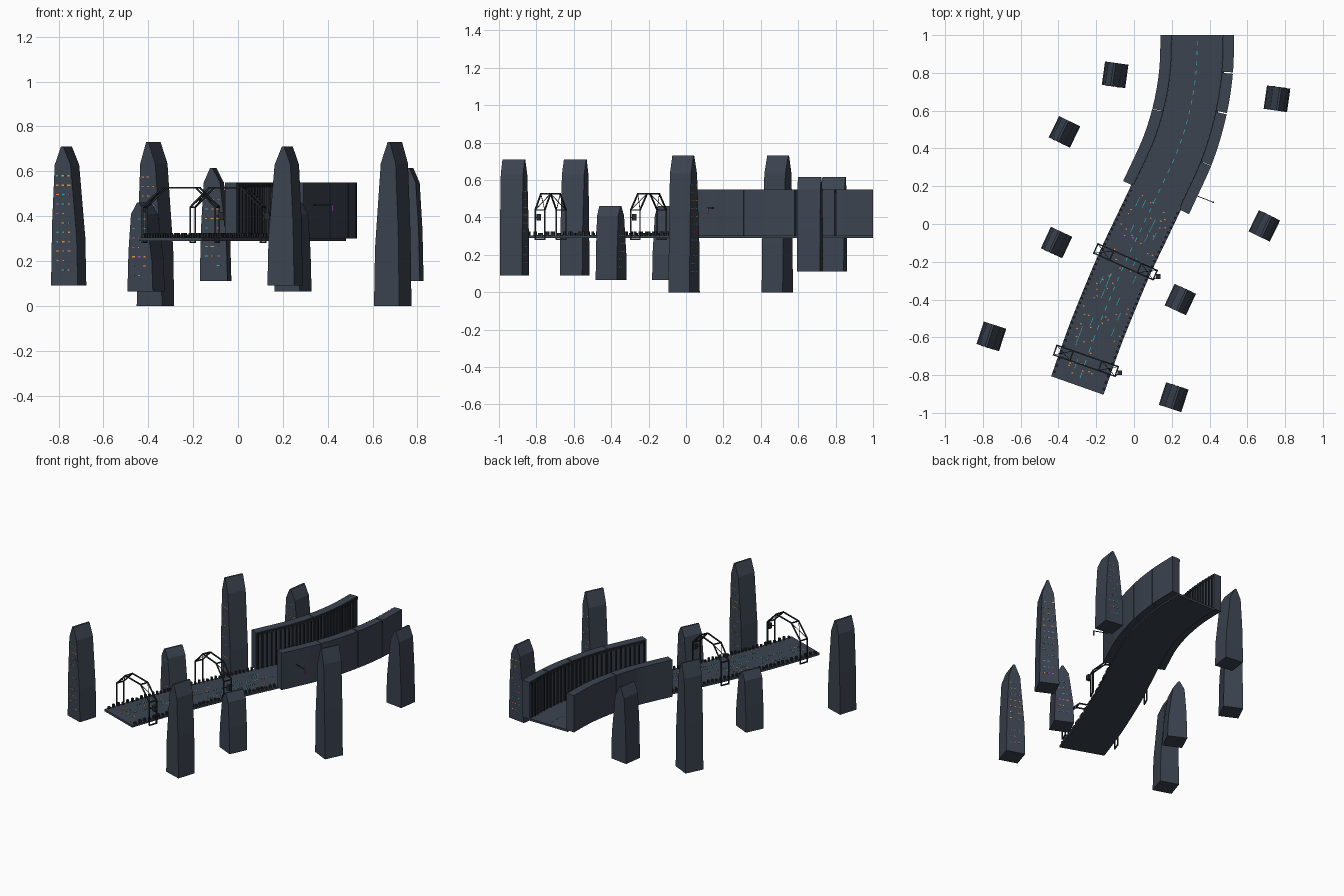
import bpy, bmesh, math, random
from mathutils import Vector, Matrix

if "Cube" in bpy.data.objects:
    bpy.data.objects.remove(bpy.data.objects["Cube"])

random.seed(4)
PATH = [Vector(p) for p in [(-.30, -.855), (-.21, -.6), (-.13, -.4), (-.045, -.2), (.05, 0),
                            (.145, .2), (.235, .4), (.295, .6), (.328, .8), (.335, 1)]]


def mat(name, r, g, b):
    m = bpy.data.materials.new(name)
    m.diffuse_color = (r, g, b, 1)
    m.use_nodes = True
    m.node_tree.nodes["Principled BSDF"].inputs["Base Color"].default_value = m.diffuse_color
    return m


BODY = mat("slate", .045, .057, .08)
DARK = mat("dark_metal", .02, .024, .03)
GLOW = {"cyan": mat("cyan", .02, .45, .5), "orange": mat("orange", .8, .3, .05),
        "violet": mat("violet", .35, .08, .5)}


def finish(bm, name, material):
    bmesh.ops.recalc_face_normals(bm, faces=bm.faces)
    me = bpy.data.meshes.new(name)
    bm.to_mesh(me)
    bm.free()
    me.materials.append(material)
    ob = bpy.data.objects.new(name, me)
    bpy.context.collection.objects.link(ob)
    return ob


def point(t):
    """Road centre line and its right-hand normal at t in 0..9."""
    def pos(u):
        i = min(int(u), 8)
        f = u - i
        p1, p2 = PATH[i], PATH[i + 1]
        p0 = PATH[i - 1] if i else 2 * p1 - p2
        p3 = PATH[i + 2] if i < 8 else Vector((p2.x, p2.y + .2))
        return .5 * (2 * p1 + (p2 - p0) * f + (2 * p0 - 5 * p1 + 4 * p2 - p3) * f * f
                     + (3 * p1 - p0 - 3 * p2 + p3) * f ** 3)
    d = (pos(min(t + .01, 9)) - pos(max(t - .01, 0))).normalized()
    if t > 8.99:
        d = Vector((0, 1))
    return pos(t), Vector((d.y, -d.x))


def at(t, off, z):
    p, n = point(t)
    p = p + n * off
    return Vector((p.x, p.y, z))


def strip(bm, t0, t1, o0, o1, z0, z1, n=1):
    """Rectangular bar swept along the road."""
    rings = []
    for i in range(n + 1):
        t = t0 + (t1 - t0) * i / n
        rings.append([bm.verts.new(at(t, o, z)) for o, z in ((o0, z0), (o1, z0), (o1, z1), (o0, z1))])
    for a, b in zip(rings, rings[1:]):
        for k in range(4):
            bm.faces.new((a[k], a[k - 1], b[k - 1], b[k]))
    bm.faces.new(rings[0])
    bm.faces.new(rings[-1][::-1])


def box(bm, matrix, size):
    bmesh.ops.create_cube(bm, size=1, matrix=matrix @ Matrix.Diagonal((*size, 1)))


def bar(bm, a, b, w=.007):
    d = b - a
    m = Matrix.Translation((a + b) / 2) @ d.to_track_quat('Z', 'Y').to_matrix().to_4x4()
    box(bm, m, (w, w, d.length + w * .5))


glow = {k: bmesh.new() for k in GLOW}

# Road deck
bm = bmesh.new()
strip(bm, 0, 9, -.147, .147, .29, .304, 45)
finish(bm, "road_deck", BODY)

# Edge bollards on the open stretch
bm = bmesh.new()
for i in range(36):
    t = .08 + i * .128
    for s in (-1, 1):
        strip(bm, t, t + .05, s * .145, s * .132, .302, .325 if i % 3 else .318)
finish(bm, "edge_bollards", DARK)

# Road markings: centre dashes, lane dashes, small studs
for i in range(34):
    t = .15 + i * .26
    strip(glow["cyan"], t, t + .11, -.002, .002, .303, .3055)
for i in range(60):
    t, o = random.uniform(.1, 4.6), random.uniform(-.12, .12)
    strip(glow["orange"], t, t + .025, o, o + .008, .303, .3055)
for i in range(24):
    t, o = random.uniform(.1, 4.5), random.choice((-.08, -.045, .045, .08))
    strip(glow["cyan"], t, t + .2, o, o + .003, .303, .3055)

# Side walls in panels with inner ribs
for name, s, panels in (("left", -1, ((4.72, 6.8), (6.815, 9))),
                        ("right", 1, ((4.68, 5.9), (5.91, 7.11), (7.14, 8.06), (8.09, 9)))):
    bm = bmesh.new()
    for t0, t1 in panels:
        strip(bm, t0, t1, s * .14, s * .195, .30, .55, 7)
    finish(bm, name + "_wall", BODY)
    bm = bmesh.new()
    for i in range(29):
        t = 4.76 + i * .147
        strip(bm, t, t + .03, s * .132, s * .142, .303, .546)
    strip(bm, 4.76, 9, s * .135, s * .142, .53, .546, 20)
    finish(bm, name + "_wall_ribs", DARK)

# Gantries: twin faceted arches with cross ties
OUTLINE = [(-.172, .284), (-.172, .44), (-.08, .526), (.08, .526), (.172, .44), (.172, .284)]
for k, tc in enumerate((.5, 3.0)):
    bm = bmesh.new()
    c, n = point(tc)
    c, n = c.to_3d(), n.to_3d()
    f = Vector((-n.y, n.x, 0)) * .027
    frames = [[c + n * o + f * s + Vector((0, 0, z)) for o, z in OUTLINE] for s in (-1, 1)]
    for fr in frames:
        for a, b in zip(fr, fr[1:]):
            bar(bm, a, b)
    for a, b in zip(*frames):
        bar(bm, a, b)
    for i in (1, 3):
        bar(bm, frames[0][i], frames[1][i + 1], .003)
        bar(bm, frames[1][i], frames[0][i + 1], .003)
    # control box on the right leg
    box(bm, Matrix.Translation(c + n * .19 + Vector((0, 0, .40))), (.024, .024, .035))
    bar(bm, frames[0][4] - Vector((0, 0, .04)), c + n * .19 + Vector((0, 0, .4)), .005)
    finish(bm, f"gantry_{k + 1}", DARK)

# Lamp bracket on the right wall
bm = bmesh.new()
bar(bm, Vector((.33, .15, .45)), Vector((.42, .115, .45)), .004)
bar(bm, Vector((.42, .115, .45)), Vector((.42, .115, .425)), .004)
finish(bm, "lamp_bracket", DARK)
box(glow["violet"], Matrix.Translation((.42, .115, .435)), (.008, .008, .03))

# Towers: x, y, base, top, angle; right-hand ones are turned half round
TOWERS = [(-.755, -.595, .09, .71, -18), (.21, -.917, .09, .71, 162),
          (-.41, -.098, .065, .46, -25), (.245, -.40, .065, .46, 155),
          (-.368, .488, 0, .73, -26), (.69, -.01, 0, .73, 154),
          (-.10, .79, .11, .615, -8), (.757, .663, .11, .615, 172)]
H = .0625
for i, (x, y, z0, z1, ang) in enumerate(TOWERS):
    h = z1 - z0
    M = Matrix.Translation((x, y, z0)) @ Matrix.Rotation(math.radians(ang), 4, 'Z')
    prof = [(-H, 0), (H, 0), (H - .005, .35), (.029, .87), (-.005, 1),
            (-.016, 1), (-.045, .87), (-H + .005, .45)]
    bm = bmesh.new()
    front = [bm.verts.new(M @ Vector((px, -H, pz * h))) for px, pz in prof]
    back = [bm.verts.new(M @ Vector((px, H, pz * h))) for px, pz in prof]
    bm.faces.new(front)
    bm.faces.new(back[::-1])
    for k in range(len(prof)):
        bm.faces.new((front[k], front[k - 1], back[k - 1], back[k]))
    finish(bm, f"tower_{i + 1}", BODY)
    # lit windows on the front face
    z = .07
    while z < h * .82:
        for px in (-.032, -.005, .022):
            if random.random() < .75:
                c = random.choice(("cyan", "orange", "violet", "orange"))
                box(glow[c], M @ Matrix.Translation((px, -H, z)), (random.uniform(.006, .016), .003, .005))
        z += .042

for k, b in glow.items():
    finish(b, k + "_lights", GLOW[k])
